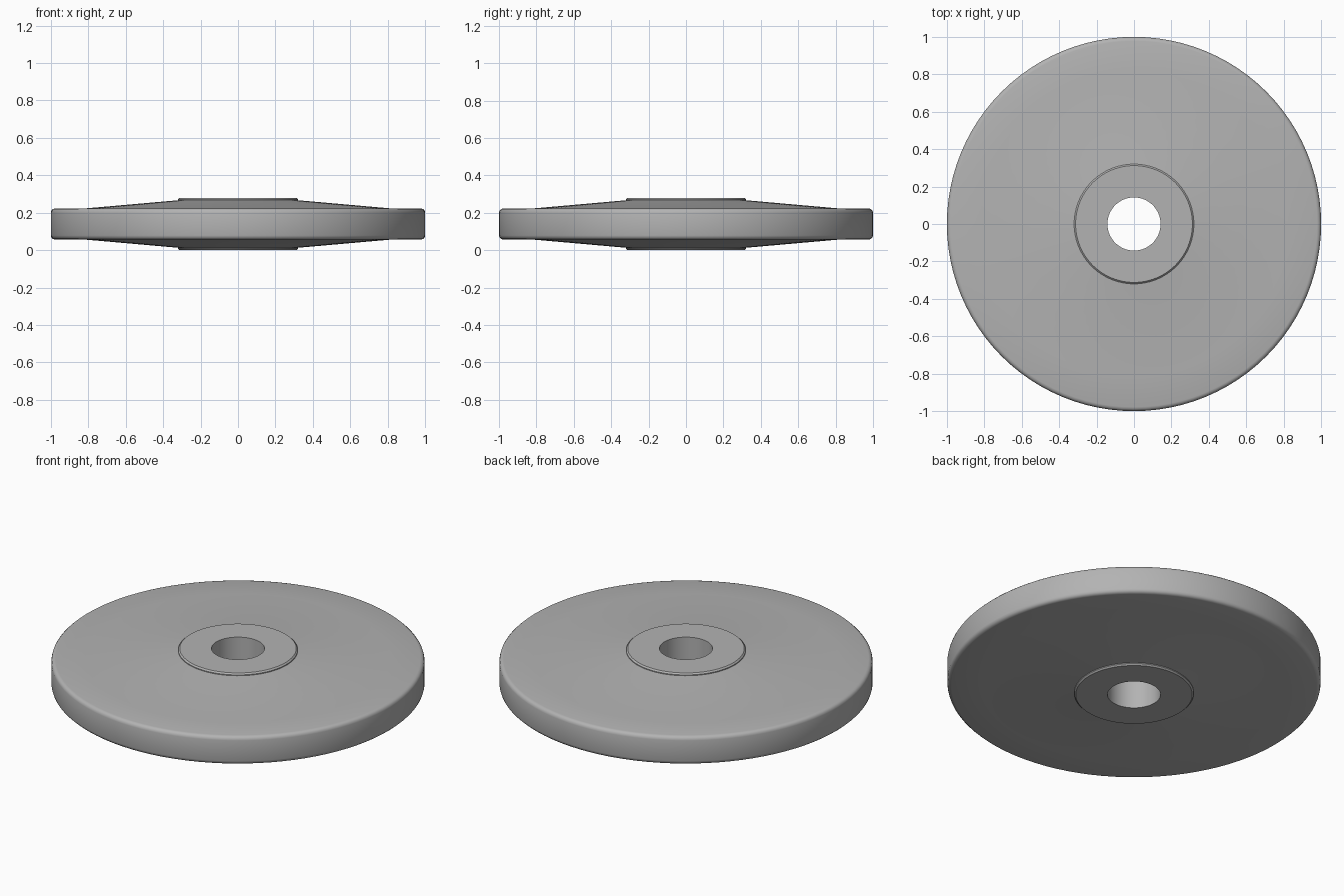
import bpy, bmesh
from math import radians, tau
from mathutils import Vector

cube = bpy.data.objects.get("Cube")
if cube:
    bpy.data.objects.remove(cube, do_unlink=True)

MID = 0.14        # height of the symmetry plane
SEGMENTS = 96

steel = bpy.data.materials.new("grey_metal")
steel.use_nodes = True
GREY = (0.45, 0.45, 0.45, 1)
steel.diffuse_color = GREY
steel.node_tree.nodes["Principled BSDF"].inputs["Base Color"].default_value = GREY

# Upper half section (radius, height above the middle): bore, hub, cone, rim
upper = [(0.142, 0.14), (0.312, 0.14), (0.32, 0.132), (0.32, 0.127),
         (0.82, 0.083), (0.978, 0.083), (0.989, 0.080), (0.997, 0.072), (1.0, 0.061)]
# Mirror it for the lower half and close the loop along the bore
section = upper + [(r, -h) for r, h in reversed(upper)]

bm = bmesh.new()
ring = [bm.verts.new((r, 0, MID + h)) for r, h in section]
edges = [bm.edges.new((a, b)) for a, b in zip(ring, ring[1:] + ring[:1])]
bmesh.ops.spin(bm, geom=ring + edges, cent=Vector((0, 0, 0)), axis=Vector((0, 0, 1)),
               angle=tau, steps=SEGMENTS, use_merge=True)
bmesh.ops.remove_doubles(bm, verts=bm.verts, dist=0.0001)
bmesh.ops.recalc_face_normals(bm, faces=bm.faces)

mesh = bpy.data.meshes.new("disc_wheel")
bm.to_mesh(mesh)
bm.free()
mesh.materials.append(steel)
disc = bpy.data.objects.new("disc_wheel", mesh)
bpy.context.collection.objects.link(disc)

# Smooth shading with crisp hub and bore edges
bpy.ops.object.select_all(action='DESELECT')
disc.select_set(True)
bpy.context.view_layer.objects.active = disc
bpy.ops.object.shade_smooth_by_angle(angle=radians(35))
